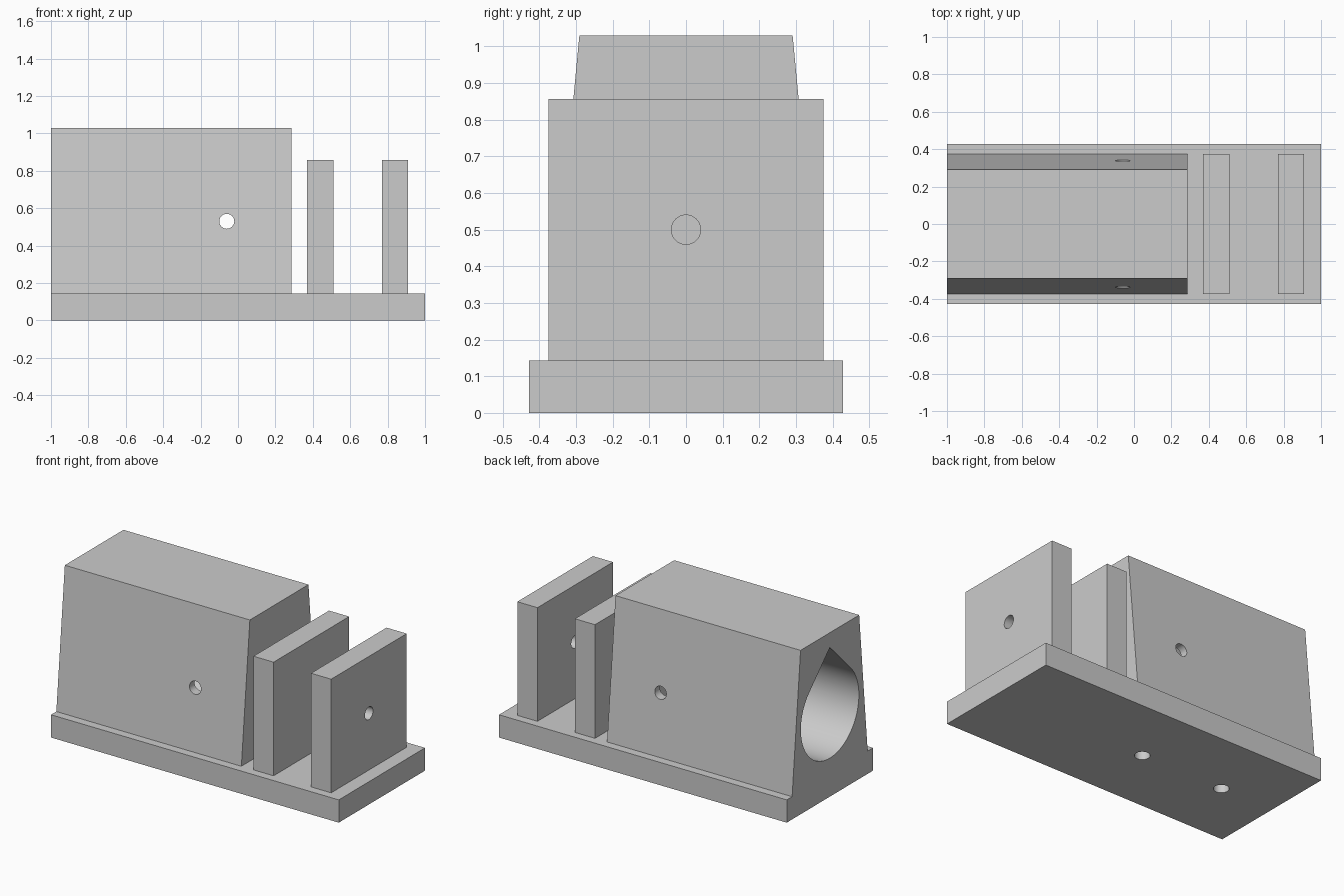
import bpy, math
from mathutils import Vector

cube = bpy.data.objects.get("Cube")
if cube:
    bpy.data.objects.remove(cube, do_unlink=True)

grey = bpy.data.materials.new("light_grey")
grey.use_nodes = True
colour = (0.6, 0.6, 0.6, 1)
grey.diffuse_color = colour
grey.node_tree.nodes["Principled BSDF"].inputs["Base Color"].default_value = colour


def prism(name, profile, x0, x1):
    """Extrude a counter-clockwise (y, z) profile along x."""
    n = len(profile)
    verts = [(x, y, z) for x in (x0, x1) for y, z in profile]
    faces = [tuple(reversed(range(n))), tuple(range(n, 2 * n))]
    faces += [(i, (i + 1) % n, n + (i + 1) % n, n + i) for i in range(n)]
    mesh = bpy.data.meshes.new(name)
    mesh.from_pydata(verts, [], faces)
    mesh.materials.append(grey)
    ob = bpy.data.objects.new(name, mesh)
    bpy.context.collection.objects.link(ob)
    return ob


def trapezoid(half_low, half_high, z0, z1):
    return [(-half_low, z0), (half_low, z0), (half_high, z1), (-half_high, z1)]


def rod(name, radius, start, end):
    """Cylinder cutter between two points."""
    a, b = Vector(start), Vector(end)
    bpy.ops.mesh.primitive_cylinder_add(
        vertices=32, radius=radius, depth=(b - a).length, location=(a + b) / 2,
        rotation=(b - a).to_track_quat('Z', 'Y').to_euler())
    ob = bpy.context.object
    ob.name = name
    ob.data.materials.append(grey)
    return ob


def cut(target, cutter):
    cutter.hide_render = True
    mod = target.modifiers.new("cut", 'BOOLEAN')
    mod.operation = 'DIFFERENCE'
    mod.solver = 'EXACT'
    mod.object = cutter
    bpy.ops.object.select_all(action='DESELECT')
    bpy.context.view_layer.objects.active = target
    target.select_set(True)
    bpy.ops.object.modifier_apply(modifier=mod.name)


BASE_TOP, BLOCK_TOP, PLATE_TOP = 0.143, 1.03, 0.857
BORE_Z, BORE_R, HOLE_R = 0.53, 0.288, 0.04

# Main parts
base = prism("base", trapezoid(0.428, 0.428, 0, BASE_TOP), -1, 1)
block = prism("block", trapezoid(0.375, 0.291, BASE_TOP, BLOCK_TOP), -1, 0.286)
plate = trapezoid(0.375, 0.375, BASE_TOP, PLATE_TOP)
inner_plate = prism("inner_plate", plate, 0.37, 0.51)
outer_plate = prism("outer_plate", plate, 0.77, 0.91)

# Blind teardrop bore, open at the flush end of the block
arc = [math.radians(135 + 270 * i / 72) for i in range(73)]
teardrop = [(BORE_R * math.cos(a), BORE_Z + BORE_R * math.sin(a)) for a in arc]
teardrop.append((0, BORE_Z + BORE_R * math.sqrt(2)))
cutters = [prism("bore_cutter", teardrop, -1.1, 0.143)]
cut(block, cutters[0])

# Cross hole through both side walls
cutters.append(rod("side_cutter", HOLE_R, (-0.06, -0.6, BORE_Z), (-0.06, 0.6, BORE_Z)))
cut(block, cutters[-1])

# Two holes from the underside up into the bore
for x in (-0.06, -0.634):
    cutters.append(rod("floor_cutter", 0.044, (x, 0, -0.1), (x, 0, 0.4)))
    cut(base, cutters[-1])
    cut(block, cutters[-1])

# Centre hole of the outer plate
cutters.append(rod("plate_cutter", HOLE_R, (0.7, 0, 0.5), (1, 0, 0.5)))
cut(outer_plate, cutters[-1])

for c in cutters:
    bpy.data.objects.remove(c, do_unlink=True)

# Smooth the curved walls, keep the edges crisp
for ob in (base, block, outer_plate):
    bpy.ops.object.select_all(action='DESELECT')
    bpy.context.view_layer.objects.active = ob
    ob.select_set(True)
    bpy.ops.object.shade_smooth_by_angle(angle=math.radians(25))
